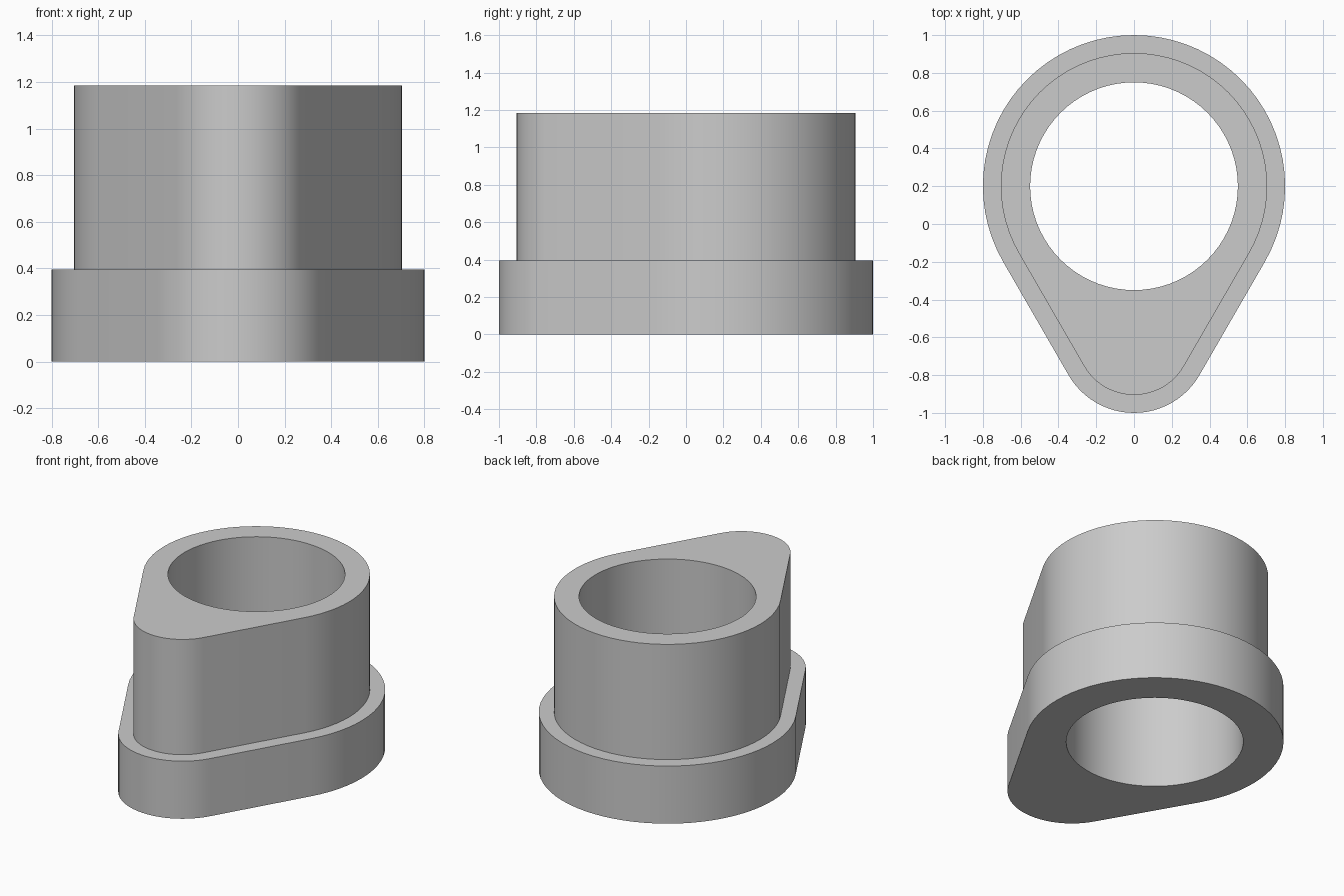
import bpy, bmesh
from math import sin, cos, radians

cube = bpy.data.objects.get("Cube")
if cube:
    bpy.data.objects.remove(cube)

BIG_Y, TIP_Y = 0.2, -0.6          # centres of the wide and narrow ends
BIG_R, TIP_R, BORE_R = 0.8, 0.4, 0.55
LEDGE, STEP_Z, TOP_Z = 0.095, 0.395, 1.185

# Wide arc spans -30..210 degrees, narrow arc 210..330, joined by tangents
stations = [(a, True) for a in range(-30, 211, 5)]
stations += [(a, False) for a in range(210, 331, 5)]


def teardrop(inset, z):
    ring = []
    for angle, wide in stations:
        a = radians(angle)
        r = (BIG_R if wide else TIP_R) - inset
        y = BIG_Y if wide else TIP_Y
        ring.append((r * cos(a), y + r * sin(a), z))
    return ring


def bore(z):
    return [(BORE_R * cos(radians(a)), BIG_Y + BORE_R * sin(radians(a)), z)
            for a, _ in stations]


# Closed loft: bore, underside, flange wall, ledge, body wall, top rim
rings = [bore(0), teardrop(0, 0), teardrop(0, STEP_Z),
         teardrop(LEDGE, STEP_Z), teardrop(LEDGE, TOP_Z), bore(TOP_Z)]
bm = bmesh.new()
loops = [[bm.verts.new(p) for p in ring] for ring in rings]
n = len(stations)
for k, low in enumerate(loops):
    high = loops[(k + 1) % len(loops)]
    for i in range(n):
        j = (i + 1) % n
        bm.faces.new((low[i], low[j], high[j], high[i]))
bmesh.ops.remove_doubles(bm, verts=bm.verts[:], dist=0.0001)
bmesh.ops.recalc_face_normals(bm, faces=bm.faces[:])

mesh = bpy.data.meshes.new("flanged_teardrop_sleeve")
bm.to_mesh(mesh)
bm.free()
sleeve = bpy.data.objects.new("flanged_teardrop_sleeve", mesh)
bpy.context.collection.objects.link(sleeve)

# Plain grey material
grey = bpy.data.materials.new("plain_grey")
grey.use_nodes = True
colour = (0.6, 0.6, 0.6, 1)
grey.diffuse_color = colour
grey.node_tree.nodes["Principled BSDF"].inputs["Base Color"].default_value = colour
mesh.materials.append(grey)

# Smooth walls with crisp rims
bpy.ops.object.select_all(action="DESELECT")
sleeve.select_set(True)
bpy.context.view_layer.objects.active = sleeve
bpy.ops.object.shade_smooth_by_angle(angle=radians(30))
